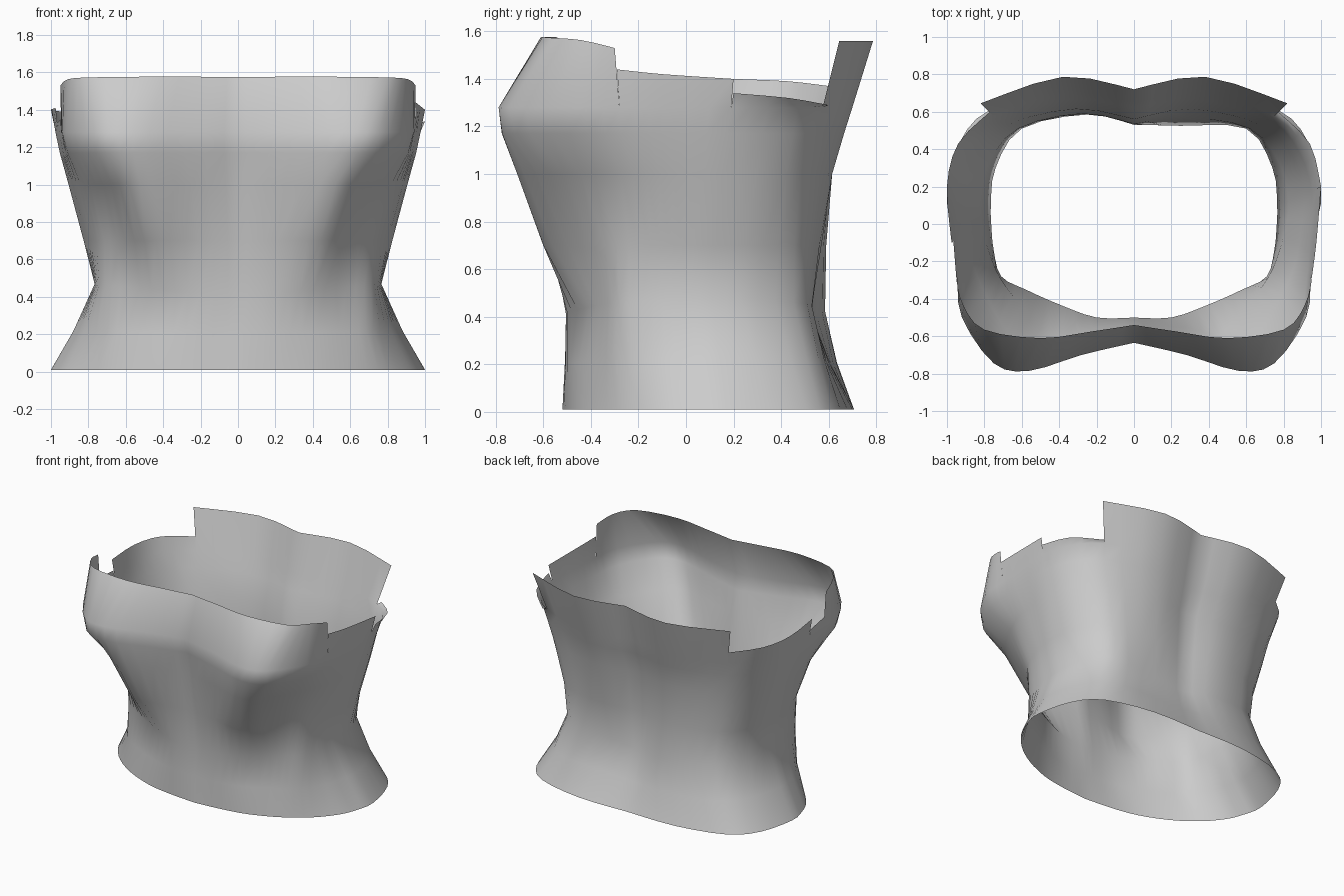
import bpy
import bmesh
from mathutils import Vector

default_cube = bpy.data.objects.get("Cube")
if default_cube:
    bpy.data.objects.remove(default_cube, do_unlink=True)

STEPS = 3  # extra columns between neighbouring control points
CREST = 10  # control point on the back beside the spine


def make_material(name, color):
    material = bpy.data.materials.new(name)
    material.use_nodes = True
    material.diffuse_color = color
    material.node_tree.nodes["Principled BSDF"].inputs["Base Color"].default_value = color
    return material


def smooth_path(points):
    """Round a control polyline into an evenly divided curve."""
    points = [Vector(p) for p in points]
    padded = [points[0]] + points + [points[-1]]
    path = []
    for a, b, c, d in zip(padded, padded[1:], padded[2:], padded[3:]):
        for step in range(STEPS):
            t = step / STEPS
            path.append(0.5 * (2 * b + (c - a) * t
                               + (2 * a - 5 * b + 4 * c - d) * t ** 2
                               + (3 * b - a - 3 * c + d) * t ** 3))
    return path + [points[-1]]


def bridge(bm, lower, upper, side):
    """Join two rows of vertices with quads that face outward."""
    for i in range(len(lower) - 1):
        quad = [lower[i], lower[i + 1], upper[i + 1], upper[i]]
        bm.faces.new(quad if side > 0 else quad[::-1])


def add_row(bm, points, side):
    return [bm.verts.new((side * p.x, p.y, p.z)) for p in smooth_path(points)]


def body_points(outline, height, lift, dent, side):
    """Place an outline at its height; the left of the back is slightly dented."""
    points = [Vector((x, y, height + lift * x)) for x, y in outline]
    if side > 0:
        points[CREST].y -= dent
    return points


# Half outlines from centre front to centre back, one per body height
hem = [(0, -.52), (.22, -.5), (.42, -.46), (.63, -.37), (.8, -.25), (.92, -.11),
       (.975, .02), (1, .17), (.93, .44), (.77, .61), (.4, .7), (0, .7)]
hip = [(0, -.51), (.21, -.5), (.41, -.45), (.6, -.36), (.72, -.28), (.82, -.13),
       (.86, 0), (.88, .14), (.82, .37), (.67, .56), (.32, .635), (0, .61)]
waist = [(0, -.5), (.2, -.5), (.4, -.43), (.58, -.35), (.71, -.28), (.75, -.14),
         (.762, -.02), (.765, .11), (.74, .3), (.6, .51), (.25, .585), (0, .53)]
midriff = [(0, -.535), (.21, -.56), (.44, -.6), (.6, -.44), (.715, -.29), (.775, -.15),
           (.81, -.02), (.825, .12), (.78, .32), (.62, .51), (.28, .59), (0, .535)]
underbust = [(0, -.58), (.25, -.64), (.52, -.71), (.68, -.57), (.79, -.38), (.86, -.22),
             (.89, -.05), (.905, .15), (.85, .36), (.68, .53), (.31, .615), (0, .56)]
bust = [(0, -.61), (.28, -.69), (.56, -.775), (.75, -.72), (.89, -.49), (.925, -.27),
        (.94, -.08), (.95, .17), (.88, .39), (.73, .55), (.34, .665), (0, .62)]
chest = [(0, -.635), (.28, -.7), (.56, -.785), (.75, -.745), (.92, -.5), (.945, -.28),
         (.96, -.09), (.975, .19), (.91, .41), (.75, .575), (.36, .7), (0, .65)]

# Height, sideways lift, back dent and outline of each body row
body_levels = [(.01, 0, 0, hem), (.2, .02, .04, hip), (.4, .09, .06, waist),
               (.7, 0, .02, midriff), (1, 0, 0, underbust),
               (1.17, 0, 0, bust), (1.28, 0, 0, chest)]

# Upper edges: raised cups, lower stepped underarms, raised back
cup_edge = [(0, -.54, 1.575), (.23, -.575, 1.577), (.5, -.61, 1.577),
            (.8, -.565, 1.573), (.91, -.44, 1.563), (.95, -.3, 1.53)]
left_arm_edges = [[(.95, -.29, 1.44), (.975, -.1, 1.42), (1, .2, 1.4)],
                  [(1, .2, 1.34), (.94, .43, 1.32), (.77, .6, 1.29)]]
right_arm_edges = [[(.95, -.29, 1.35), (.965, -.1, 1.33)],
                   [(.975, -.1, 1.41), (1, .2, 1.4), (.94, .43, 1.39), (.77, .6, 1.37)]]
back_edge = [(.82, .645, 1.56), (.38, .787, 1.56), (0, .72, 1.56)]

bm = bmesh.new()
for side, arm_edges in ((1, left_arm_edges), (-1, right_arm_edges)):
    # Body rows from hem to chest
    rows = [add_row(bm, body_points(outline, height, lift, dent, side), side)
            for height, lift, dent, outline in body_levels]
    for lower, upper in zip(rows, rows[1:]):
        bridge(bm, lower, upper, side)

    # Stepped upper strips on the chest row
    start = 0
    for edge in (cup_edge, *arm_edges, back_edge):
        upper = add_row(bm, edge, side)
        bridge(bm, rows[-1][start:start + len(upper)], upper, side)
        start += len(upper) - 1

# Weld the centre seams
bmesh.ops.remove_doubles(bm, verts=[v for v in bm.verts if abs(v.co.x) < .001], dist=.001)
mesh = bpy.data.meshes.new("corset_body")
bm.to_mesh(mesh)
bm.free()
mesh.materials.append(make_material("light_grey_cloth", (.6, .6, .6, 1)))

corset = bpy.data.objects.new("corset_body", mesh)
bpy.context.collection.objects.link(corset)
bpy.context.view_layer.objects.active = corset
corset.select_set(True)
bpy.ops.object.shade_smooth()
